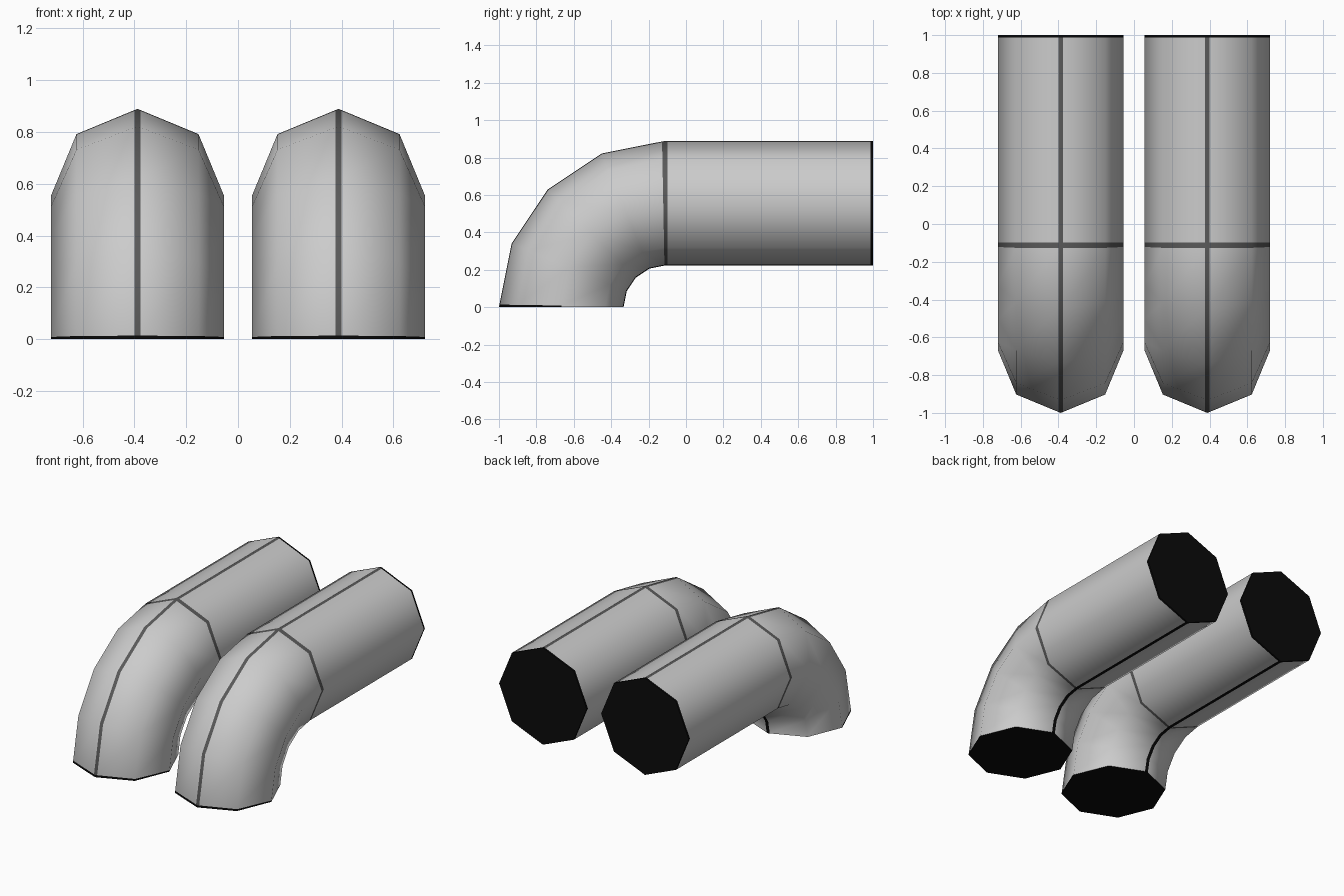
import bpy
import math
from mathutils import Vector

if "Cube" in bpy.data.objects:
    bpy.data.objects.remove(bpy.data.objects["Cube"])

R = 0.333          # pipe radius (octagon, corner on top)
BEND = 0.556       # bend radius of the centre line
BEND_Y = -0.111    # bend centre sits at this y, on z = 0
PIPE_X = 0.388
SEAM = 0.05        # half width of the long seams, as a fraction of one side


def material(name, value):
    m = bpy.data.materials.new(name)
    m.diffuse_color = (value, value, value, 1)
    m.use_nodes = True
    m.node_tree.nodes["Principled BSDF"].inputs["Base Color"].default_value = m.diffuse_color
    return m


STEEL = material("pale_grey", 0.60)
SEAM_GREY = material("seam_dark_grey", 0.10)
BLACK = material("black", 0.003)

# Octagonal section as (x, outward) unit points, cut beside the outer and inner corners
corners = [Vector((math.sin(k * math.pi / 4), math.cos(k * math.pi / 4))) for k in range(8)]
section = []
for k in range(8):
    a, b = corners[k], corners[(k + 1) % 8]
    section.append(a)
    if k in (0, 4):
        section.append(a.lerp(b, SEAM))
    if k in (3, 7):
        section.append(a.lerp(b, 1 - SEAM))
N = len(section)
OUTER_SEAM, INNER_SEAM = (0, N - 1), (N // 2 - 1, N // 2)


def bend_row(step):
    """Points and normals of a bend ring at 22.5 degree steps."""
    ang = math.radians(22.5 * step)
    c, s = math.cos(ang), math.sin(ang)
    pts = [Vector((p.x * R, BEND_Y - (BEND + p.y * R) * c, (BEND + p.y * R) * s)) for p in section]
    nrm = [Vector((p.x, -p.y * c, p.y * s)) for p in section]
    return pts, nrm


def between(r0, r1, t):
    return tuple([a.lerp(b, t) for a, b in zip(u, v)] for u, v in zip(r0, r1))


def straight_row(y):
    pts, nrm = bend_row(4)
    return [Vector((p.x, y, p.z)) for p in pts], nrm


def make_object(name, verts, faces, mats, x):
    me = bpy.data.meshes.new(name)
    me.from_pydata(verts, [], faces)
    for m in mats:
        me.materials.append(m)
    ob = bpy.data.objects.new(name, me)
    ob.location.x = x
    bpy.context.collection.objects.link(ob)
    return ob


# Rings from the base, round the bend, to the back end
b = [bend_row(i) for i in range(5)]
rows = [b[0], between(b[0], b[1], 0.04), b[1], b[2], b[3], between(b[3], b[4], 0.95),
        b[4], straight_row(BEND_Y + 0.013), straight_row(0.987), straight_row(1.0)]
BASE_RIM, JOINT, END_RIM = 0, (5, 6), len(rows) - 2


def pipe(side, x):
    # Curved tube with painted seams
    verts = [p for pts, _ in rows for p in pts]
    normals = [n.normalized() for _, nrm in rows for n in nrm]
    faces, slots = [], []
    for i in range(len(rows) - 1):
        for j in range(N):
            k = (j + 1) % N
            faces.append((i * N + j, i * N + k, (i + 1) * N + k, (i + 1) * N + j))
            front_half = section[j].y + section[k].y > 0
            if i == END_RIM or (i == BASE_RIM and front_half) or j in INNER_SEAM:
                slots.append(2)
            elif i in JOINT or j in OUTER_SEAM:
                slots.append(1)
            else:
                slots.append(0)
    ob = make_object(side + "_pipe", verts, faces, (STEEL, SEAM_GREY, BLACK), x)
    for poly, slot in zip(ob.data.polygons, slots):
        poly.material_index = slot
        poly.use_smooth = True
    # Round shading across the eight sides
    ob.data.normals_split_custom_set_from_vertices(normals)

    # Flat black ends
    make_object(side + "_base_cap", rows[0][0], [tuple(reversed(range(N)))], (BLACK,), x)
    make_object(side + "_back_cap", rows[-1][0], [tuple(range(N))], (BLACK,), x)


pipe("left", -PIPE_X)
pipe("right", PIPE_X)
